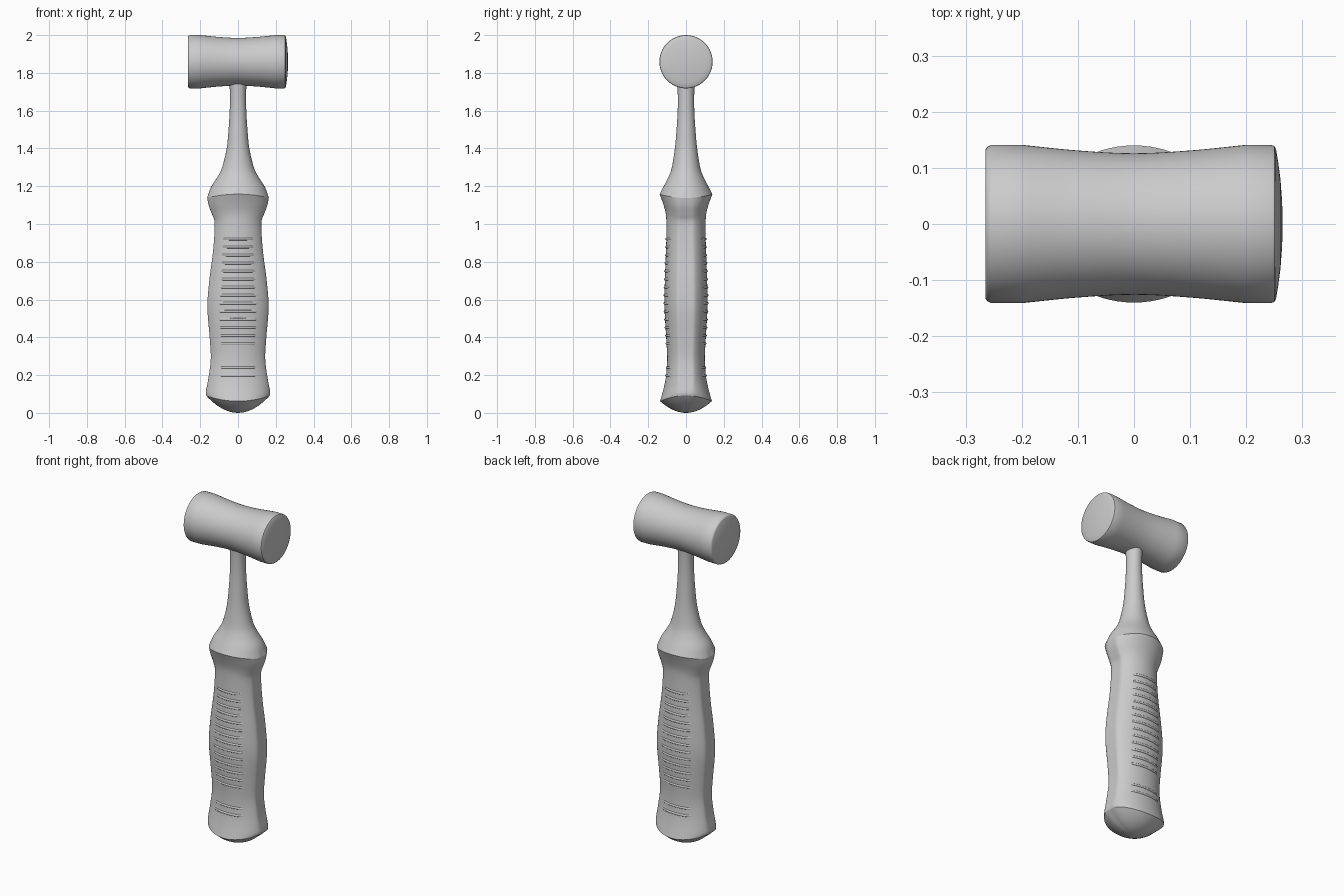
import bpy, bmesh, math
from mathutils import Vector

if "Cube" in bpy.data.objects:
    bpy.data.objects.remove(bpy.data.objects["Cube"])

SEG = 72


def spline(rows, n=5):
    """Smoothly interpolate profile rows (Catmull-Rom)."""
    p = [Vector(r) for r in rows]
    p = [2 * p[0] - p[1]] + p + [2 * p[-1] - p[-2]]
    out = []
    for i in range(1, len(p) - 2):
        a, b, c, d = p[i - 1:i + 3]
        for j in range(n):
            t = j / n
            out.append(0.5 * (2 * b + (c - a) * t + (2 * a - 5 * b + 4 * c - d) * t**2
                              + (3 * b - a - 3 * c + d) * t**3))
    return out + [p[-2]]


def loft(name, rings, angle):
    """Skin closed rings of points and cap both ends."""
    bm = bmesh.new()
    vs = [[bm.verts.new(co) for co in ring] for ring in rings]
    for a, b in zip(vs, vs[1:]):
        for i in range(SEG):
            j = (i + 1) % SEG
            bm.faces.new((a[i], a[j], b[j], b[i]))
    bm.faces.new(vs[0][::-1])
    bm.faces.new(vs[-1])
    bmesh.ops.recalc_face_normals(bm, faces=bm.faces)
    me = bpy.data.meshes.new(name)
    bm.to_mesh(me)
    bm.free()
    ob = bpy.data.objects.new(name, me)
    bpy.context.collection.objects.link(ob)
    bpy.context.view_layer.objects.active = ob
    ob.select_set(True)
    bpy.ops.object.shade_smooth_by_angle(angle=math.radians(angle))
    ob.select_set(False)
    return ob


ANG = [2 * math.pi * i / SEG for i in range(SEG)]


def section(row):
    """Ellipse with flattened left and right sides; rim bends by dz at the sides."""
    z, hx, hy, k, dz = row
    pts = []
    for t in ANG:
        x = max(-hx, min(hx, hx * k * math.cos(t)))
        pts.append((x, hy * math.sin(t), z + dz * math.cos(t) ** 2))
    return pts


# Handle: z, half width, half depth, side flattening, side rim offset
dome = [(0.062 * s * s, 0.168 * s, 0.137 * s, 1.03, 0.03 * s * s)
        for s in (0.02, 0.15, 0.3, 0.45, 0.6, 0.72, 0.84, 0.93)]
grip = spline([
    (0.062, 0.168, 0.137, 1.03, 0.03), (0.09, 0.17, 0.129, 1.04, 0.02),
    (0.14, 0.163, 0.116, 1.06, 0.01), (0.2, 0.154, 0.105, 1.08, 0),
    (0.29, 0.144, 0.1, 1.08, 0), (0.4, 0.15, 0.105, 1.08, 0),
    (0.56, 0.162, 0.114, 1.08, 0), (0.7, 0.152, 0.112, 1.08, 0),
    (0.83, 0.135, 0.107, 1.08, 0), (0.93, 0.126, 0.104, 1.08, 0),
    (1.01, 0.124, 0.104, 1.08, 0), (1.06, 0.137, 0.108, 1.07, -0.01),
    (1.11, 0.154, 0.122, 1.05, -0.015), (1.158, 0.163, 0.14, 1.02, -0.02)])
neck = spline([
    (1.158, 0.163, 0.14, 1.02, -0.02), (1.2, 0.143, 0.118, 1, -0.005),
    (1.25, 0.108, 0.092, 1, 0), (1.3, 0.084, 0.075, 1, 0),
    (1.4, 0.06, 0.059, 1, 0), (1.5, 0.05, 0.05, 1, 0),
    (1.6, 0.044, 0.044, 1, 0), (1.7, 0.043, 0.044, 1, 0), (1.8, 0.05, 0.05, 1, 0)])
loft("handle", [section(r) for r in dome + grip + neck[1:]], 28)


# Grip ribs, front and back, following the handle surface
def grip_at(z):
    for a, b in zip(grip, grip[1:]):
        if a[0] <= z <= b[0]:
            return a.lerp(b, (z - a[0]) / (b[0] - a[0]))


def ribs(name, side):
    cu = bpy.data.curves.new(name, 'CURVE')
    cu.dimensions = '3D'
    cu.bevel_depth = 0.007
    cu.bevel_resolution = 2
    cu.use_fill_caps = True
    for i in list(range(14)) + [16, 17]:
        z = 0.92 - 0.0425 * i
        _, hx, hy, k, _ = grip_at(z)
        sp = cu.splines.new('POLY')
        sp.points.add(14)
        for j, p in enumerate(sp.points):
            u = j / 7 - 1
            x = u * 0.62 * hx
            y = hy * math.sqrt(1 - (x / (k * hx)) ** 2) - 0.002 - 0.005 * u ** 6
            p.co = (x, side * y, z, 1)
    bpy.context.collection.objects.link(bpy.data.objects.new(name, cu))


ribs("front_ribs", -1)
ribs("back_ribs", 1)

# Hammer head: x, radius; flat left face, slightly domed right face
waist = spline([(-0.2, 0.141), (-0.1, 0.131), (0, 0.126), (0.1, 0.131), (0.2, 0.141)], 6)
profile = ([(-0.265, 0.001), (-0.265, 0.132), (-0.262, 0.137), (-0.255, 0.141)] + waist
           + [(0.244, 0.141), (0.25, 0.139), (0.253, 0.134), (0.257, 0.11),
              (0.261, 0.08), (0.264, 0.04), (0.265, 0.001)])
loft("head", [[(x, r * math.cos(t), 1.859 + r * math.sin(t)) for t in ANG]
              for x, r in profile], 35)
